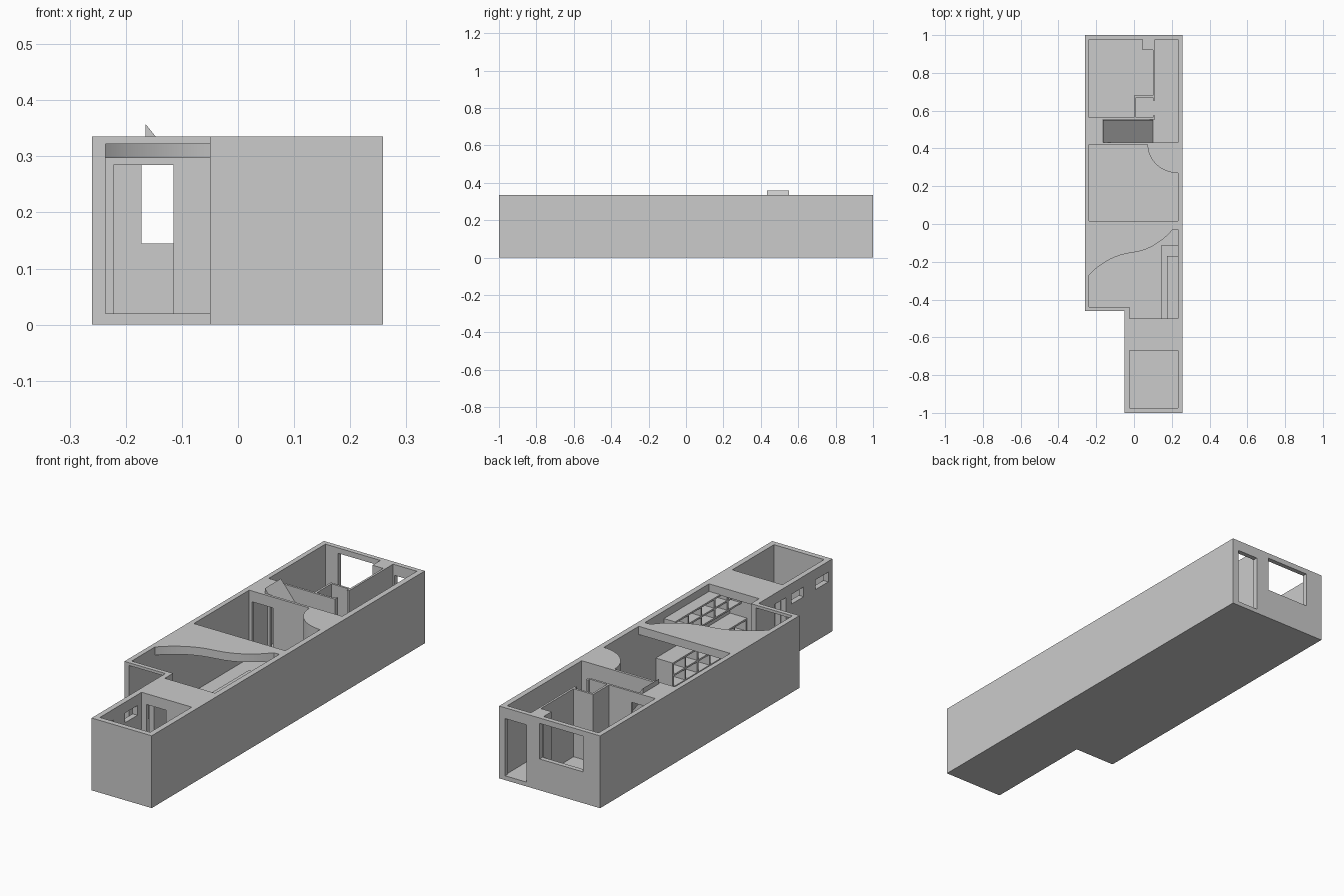
import bpy, bmesh, math

if "Cube" in bpy.data.objects:
    bpy.data.objects.remove(bpy.data.objects["Cube"])

H = 0.335      # wall top
F = 0.02       # floor top
C = 0.297      # ceiling underside
D = 0.285      # door head


def prism(name, pts, z0, z1, axis='z', smooth=False):
    """Extrude a 2D outline along z (x,y outline) or along y (x,z outline)."""
    bm = bmesh.new()
    if axis == 'z':
        vs = [bm.verts.new((x, y, z0)) for x, y in pts]
        step = (0, 0, z1 - z0)
    else:
        vs = [bm.verts.new((x, z0, z)) for x, z in pts]
        step = (0, z1 - z0, 0)
    face = bm.faces.new(vs)
    ext = bmesh.ops.extrude_face_region(bm, geom=[face])
    bmesh.ops.translate(bm, vec=step, verts=[v for v in ext['geom'] if isinstance(v, bmesh.types.BMVert)])
    bmesh.ops.recalc_face_normals(bm, faces=bm.faces)
    me = bpy.data.meshes.new(name)
    bm.to_mesh(me)
    bm.free()
    ob = bpy.data.objects.new(name, me)
    bpy.context.collection.objects.link(ob)
    if smooth:
        bpy.ops.object.select_all(action='DESELECT')
        ob.select_set(True)
        bpy.context.view_layer.objects.active = ob
        bpy.ops.object.shade_smooth_by_angle(angle=math.radians(30))
    return ob


def box(name, x0, x1, y0, y1, z0, z1):
    return prism(name, [(x0, y0), (x1, y0), (x1, y1), (x0, y1)], z0, z1)


def wall(name, along, a, b, t0, t1, openings=()):
    """Wall running along x or y, split round openings (start, end, bottom, top)."""
    def part(u0, u1, z0, z1):
        if u1 - u0 < 1e-4 or z1 - z0 < 1e-4:
            return
        if along == 'x':
            box(name, u0, u1, t0, t1, z0, z1)
        else:
            box(name, t0, t1, u0, u1, z0, z1)
    u = a
    for o0, o1, z0, z1 in sorted(openings):
        part(u, o0, F, H)
        part(o0, o1, F, z0)
        part(o0, o1, z1, H)
        u = o1
    part(u, b, F, H)


# Floor plate
prism('floor', [(-0.05, -1), (0.258, -1), (0.258, 1), (-0.26, 1), (-0.26, -0.46), (-0.05, -0.46)], 0, F)

# Outer walls
wall('east_wall', 'y', -1, 1, 0.232, 0.258)
wall('front_wall', 'x', -0.05, 0.232, -1, -0.975)
wall('west_wall', 'y', -0.46, 1, -0.26, -0.237)
wall('back_wall', 'x', -0.237, 0.232, 0.978, 1,
     [(-0.172, 0.05, 0.145, 0.31), (0.118, 0.227, F, D)])
wall('entry_side_wall', 'y', -0.975, -0.44, -0.05, -0.025,
     [(-0.97, -0.875, 0.24, D), (-0.79, -0.70, 0.24, D), (-0.66, -0.58, F, D)])
wall('terrace_wall', 'x', -0.237, -0.05, -0.46, -0.44, [(-0.236, -0.05, F, 0.322)])

# Inner partitions
wall('front_room_partition', 'x', -0.025, 0.232, -0.67, -0.655, [(0.0, 0.10, F, D)])
wall('middle_room_partition', 'x', -0.237, 0.232, 0.42, 0.432, [(-0.222, -0.115, F, D)])
wall('stair_partition', 'x', -0.237, 0.11, 0.553, 0.563, [(-0.222, -0.115, F, D)])
wall('corridor_partition', 'y', 0.655, 0.92, 0.10, 0.11)
wall('closet_back', 'y', 0.563, 0.68, 0.0, 0.01)
wall('closet_side', 'x', 0.01, 0.10, 0.67, 0.68)
box('closet_jamb', 0.10, 0.11, 0.563, 0.575, F, H)
box('corner_column', 0.045, 0.11, 0.92, 0.978, F, H)

# Rounded corner enclosure in the middle room
arc = [(0.232 + 0.16 * math.cos(t), 0.42 + 0.15 * math.sin(t))
       for t in [math.pi + i * math.pi / 32 for i in range(17)]]
prism('rounded_corner', arc + [(0.232, 0.42)], F, H, smooth=True)

# Ceilings: wavy one, entry one and stair landing
wave = [(-0.237, -0.27), (-0.22, -0.252), (-0.2, -0.235), (-0.175, -0.216), (-0.15, -0.2),
        (-0.125, -0.186), (-0.1, -0.175), (-0.07, -0.164), (-0.035, -0.156), (0, -0.15),
        (0.03, -0.144), (0.06, -0.135), (0.09, -0.122), (0.12, -0.104), (0.15, -0.083),
        (0.175, -0.062), (0.205, -0.03), (0.232, -0.03)]
prism('wavy_ceiling', wave + [(0.232, 0.015), (-0.237, 0.015)], C, H, smooth=True)
box('entry_ceiling', -0.025, 0.232, -0.655, -0.5, C, H)
box('stair_landing', -0.237, -0.165, 0.432, 0.553, C, H)

# Sloping stair flight
prism('stair_flight', [(-0.165, 0.358), (0.1, 0.03), (0.1, F), (0.088, F), (-0.115, D), (-0.165, 0.335)],
      0.432, 0.55, axis='y')


def shelving(name, x0, y0, y1, z0, z1, bays):
    """Open cubby unit against the east wall."""
    t = 0.008
    for k in range(3):
        z = z0 + k * (z1 - z0 - t) / 2
        box(name + '_shelf', x0, 0.232, y0, y1, z, z + t)
    for k in range(bays + 1):
        y = y0 + k * (y1 - y0 - t) / bays
        box(name + '_divider', x0, 0.232, y, y + t, z0, z1)


# Kitchen units
shelving('lower_cabinet', 0.145, -0.655, -0.11, F, 0.14, 6)
shelving('upper_cabinet', 0.175, -0.655, -0.17, 0.2, 0.3, 5)
